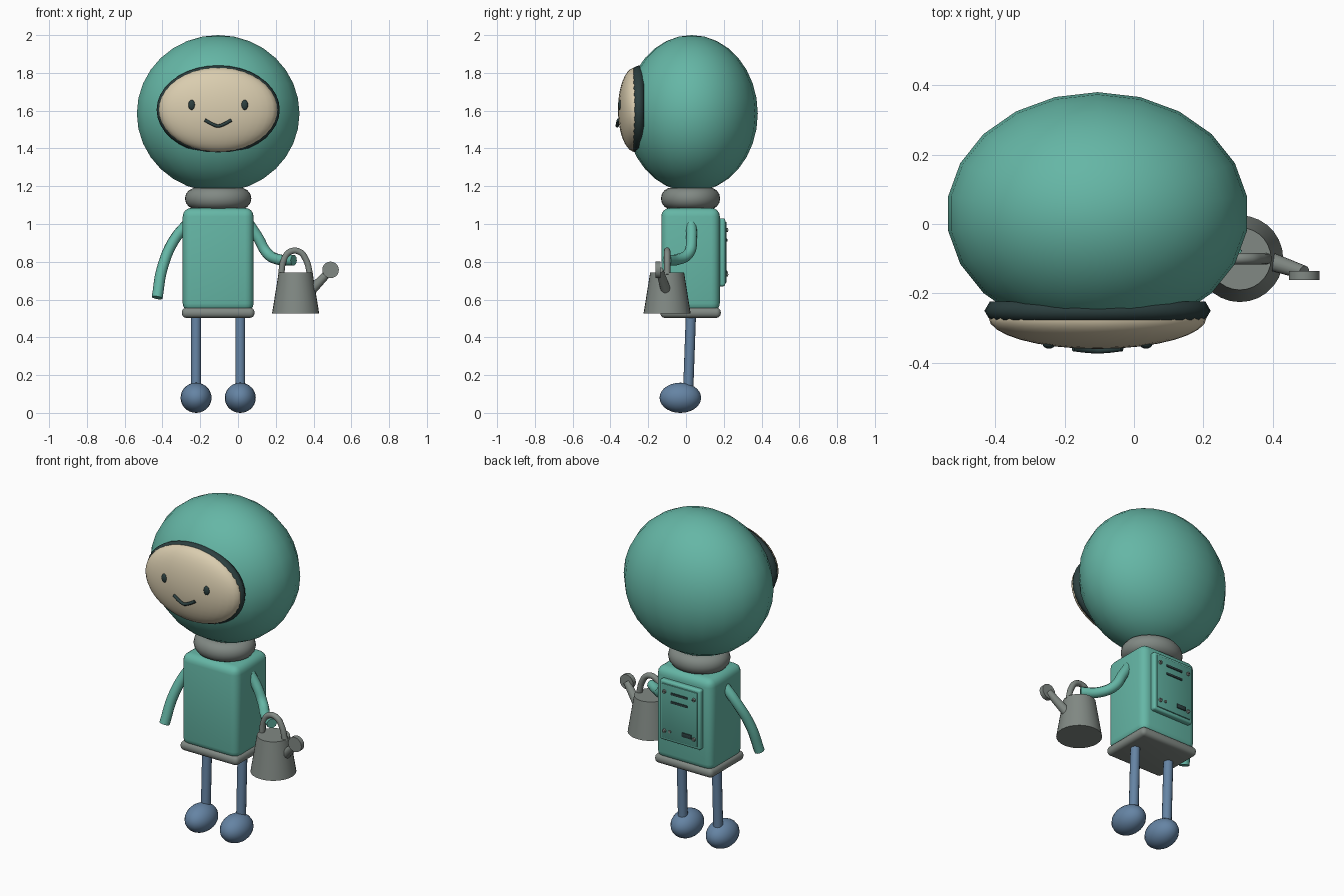
import bpy
from math import pi, radians
from mathutils import Vector

old = bpy.data.objects.get("Cube")
if old:
    bpy.data.objects.remove(old, do_unlink=True)


def material(name, r, g, b):
    m = bpy.data.materials.new(name)
    m.use_nodes = True
    m.diffuse_color = (r, g, b, 1)
    m.node_tree.nodes["Principled BSDF"].inputs["Base Color"].default_value = (r, g, b, 1)
    return m


TEAL = material("teal", 0.13, 0.47, 0.38)
DARK = material("dark green", 0.025, 0.05, 0.05)
CREAM = material("cream", 0.70, 0.61, 0.43)
GREY = material("grey", 0.22, 0.25, 0.23)
BLUE = material("blue", 0.13, 0.23, 0.37)
PANEL = material("panel teal", 0.10, 0.37, 0.30)

CX, CY = -0.105, 0.024  # body axis


def finish(name, mat, angle=40):
    o = bpy.context.object
    o.name = name
    o.data.materials.clear()
    o.data.materials.append(mat)
    bpy.ops.object.transform_apply(location=False, rotation=True, scale=True)
    bpy.ops.object.shade_smooth_by_angle(angle=radians(angle))
    return o


def ellipsoid(name, mat, loc, radii, seg=22, rings=16):
    bpy.ops.mesh.primitive_uv_sphere_add(segments=seg, ring_count=rings, location=loc)
    bpy.context.object.scale = radii
    return finish(name, mat)


def box(name, mat, loc, size, bevel=0.0, seg=4):
    bpy.ops.mesh.primitive_cube_add(size=1, location=loc)
    o = bpy.context.object
    o.scale = size
    bpy.ops.object.transform_apply(location=False, rotation=False, scale=True)
    if bevel:
        mod = o.modifiers.new("bevel", "BEVEL")
        mod.width, mod.segments = bevel, seg
        bpy.ops.object.modifier_apply(modifier=mod.name)
    return finish(name, mat)


def ring(name, mat, loc, major, minor, minor_seg, scale, rot=(0, 0, 0)):
    bpy.ops.mesh.primitive_torus_add(major_segments=36, minor_segments=minor_seg,
                                     major_radius=major, minor_radius=minor,
                                     location=loc, rotation=rot)
    bpy.context.object.scale = scale
    return finish(name, mat, 75)


def rod(name, mat, start, end, r1, r2, verts=20):
    a, b = Vector(start), Vector(end)
    bpy.ops.mesh.primitive_cone_add(vertices=verts, radius1=r1, radius2=r2,
                                    depth=(b - a).length, location=(a + b) / 2)
    bpy.context.object.rotation_euler = (b - a).to_track_quat("Z", "Y").to_euler()
    return finish(name, mat)


def tube(name, mat, points, radius, smooth=True):
    cu = bpy.data.curves.new(name, "CURVE")
    cu.dimensions = "3D"
    cu.bevel_depth, cu.bevel_resolution = radius, 3
    cu.use_fill_caps, cu.resolution_u = True, 8
    sp = cu.splines.new("BEZIER")
    sp.bezier_points.add(len(points) - 1)
    for p, co in zip(sp.bezier_points, points):
        p.co = co
        p.handle_left_type = p.handle_right_type = "AUTO" if smooth else "VECTOR"
    o = bpy.data.objects.new(name, cu)
    bpy.context.collection.objects.link(o)
    bpy.ops.object.select_all(action="DESELECT")
    o.select_set(True)
    bpy.context.view_layer.objects.active = o
    bpy.ops.object.convert(target="MESH")
    return finish(name, mat)


# Head and face
ellipsoid("head", TEAL, (CX, 0.03, 1.585), (0.435, 0.35, 0.415))
ring("face_rim", DARK, (CX, -0.25, 1.605), 0.295, 0.031, 6, (1, 0.72, 1), (pi / 2, 0, 0))
ellipsoid("face", CREAM, (CX, -0.27, 1.605), (0.314, 0.09, 0.223), 32, 20)
for side, label in ((-1, "right"), (1, "left")):
    ellipsoid(label + "_eye", DARK, (CX + side * 0.14, -0.347, 1.63), (0.018, 0.012, 0.027), 16, 10)
tube("mouth", DARK, [(CX - 0.07, -0.358, 1.55), (CX - 0.025, -0.363, 1.526), (CX, -0.364, 1.519),
                     (CX + 0.025, -0.363, 1.526), (CX + 0.07, -0.358, 1.55)], 0.009)

# Neck and torso
ring("neck_ring", GREY, (CX, CY, 1.135), 0.12, 0.056, 14, (1, 0.89, 1))
box("torso", TEAL, (CX, CY, 0.81), (0.375, 0.31, 0.55), 0.045)
box("waist_plate", GREY, (CX, CY, 0.53), (0.385, 0.32, 0.054), 0.024)

# Legs and feet
for side, label in ((-1, "right"), (1, "left")):
    x = CX + side * 0.117
    rod(label + "_leg", BLUE, (x, 0.012, 0.13), (x, 0.026, 0.52), 0.027, 0.027, 14)
    ellipsoid(label + "_foot", BLUE, (x, -0.03, 0.08), (0.082, 0.11, 0.08), 20, 14)

# Arms
tube("right_arm", TEAL, [(-0.25, 0.025, 1.02), (-0.335, 0.01, 0.92), (-0.40, -0.04, 0.77),
                         (-0.428, -0.085, 0.61)], 0.029)
tube("left_arm", TEAL, [(0.045, 0.025, 1.02), (0.105, 0.03, 0.93), (0.155, 0.015, 0.845),
                        (0.215, -0.045, 0.812), (0.295, -0.1, 0.808)], 0.029)

# Watering can
KX, KY = 0.305, -0.1
rod("can_body", GREY, (KX, KY, 0.525), (KX, KY, 0.742), 0.125, 0.09, 28)
tube("can_handle", GREY, [(KX - 0.077, KY, 0.73), (KX - 0.062, KY, 0.81), (KX - 0.03, KY, 0.853),
                          (KX + 0.02, KY, 0.853), (KX + 0.055, KY, 0.81), (KX + 0.077, KY, 0.73)], 0.017)
rod("can_spout", GREY, (0.37, -0.1, 0.63), (0.49, -0.14, 0.755), 0.028, 0.02, 16)
rod("can_rose", GREY, (0.49, -0.135, 0.757), (0.49, -0.162, 0.757), 0.044, 0.044, 20)

# Back panel with fasteners, slots and a switch
PZ = 0.85
box("panel_frame", TEAL, (CX, 0.188, PZ), (0.27, 0.04, 0.36), 0.012, 3)
box("panel_cover", PANEL, (CX, 0.207, PZ), (0.235, 0.014, 0.325), 0.005, 2)
for sx in (-1, 1):
    for sz in (-1, 1):
        x, z = CX + sx * 0.098, PZ + sz * 0.118
        rod("panel_bolt", GREY, (x, 0.21, z), (x, 0.223, z), 0.012, 0.010, 12)
        box("bolt_groove", DARK, (x, 0.2225, z), (0.016, 0.003, 0.004))
for z in (0.965, 0.915):
    box("panel_slot", DARK, (CX, 0.216, z), (0.11, 0.008, 0.014), 0.003, 2)
box("panel_switch", DARK, (CX - 0.05, 0.216, 0.74), (0.062, 0.008, 0.026), 0.003, 2)
rod("panel_knob", GREY, (CX + 0.062, 0.21, 0.735), (CX + 0.062, 0.22, 0.735), 0.008, 0.008, 12)
